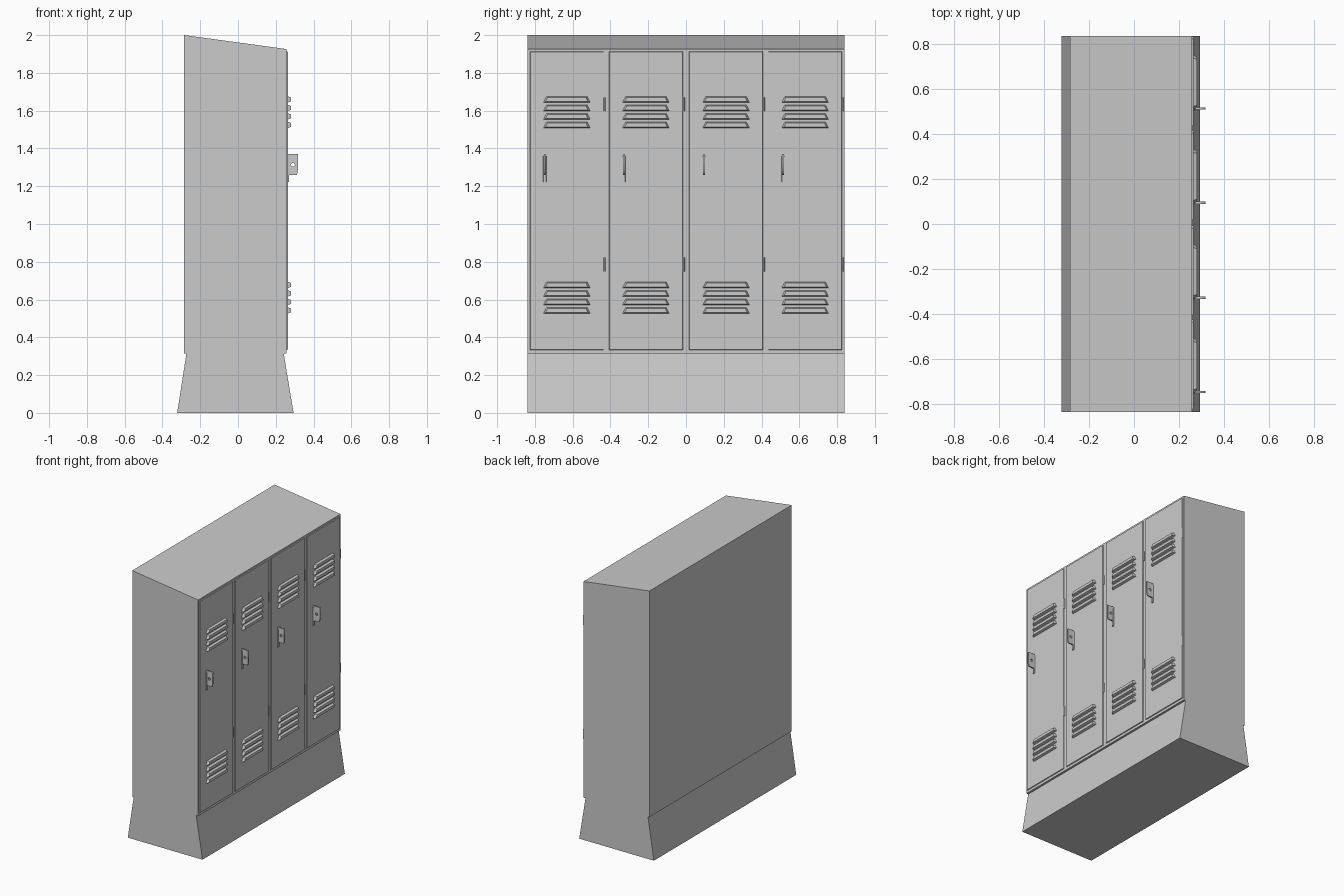
import bpy, bmesh, math

if "Cube" in bpy.data.objects:
    bpy.data.objects.remove(bpy.data.objects["Cube"])

FRONT = 0.258          # carcass front plane (lockers face +x)
DOOR_X = 0.264         # outer door plane
HALF_Y = 0.838
DOOR_W = 0.393
CENTRES = (-0.631, -0.212, 0.212, 0.631)


def finish(name, bm):
    bmesh.ops.recalc_face_normals(bm, faces=bm.faces)
    me = bpy.data.meshes.new(name)
    bm.to_mesh(me)
    bm.free()
    ob = bpy.data.objects.new(name, me)
    bpy.context.collection.objects.link(ob)
    return ob


def loft(bm, a, b):
    """Closed solid between two matching rings of points."""
    va, vb = [bm.verts.new(p) for p in a], [bm.verts.new(p) for p in b]
    n = len(va)
    bm.faces.new(va)
    bm.faces.new(vb[::-1])
    for i in range(n):
        j = (i + 1) % n
        bm.faces.new((va[i], vb[i], vb[j], va[j]))


def prism_y(name, profile, y0, y1):
    bm = bmesh.new()
    loft(bm, [(x, y0, z) for x, z in profile], [(x, y1, z) for x, z in profile])
    return finish(name, bm)


def rect(x, yc, w, z0, z1):
    return [(x, yc - w / 2, z0), (x, yc + w / 2, z0),
            (x, yc + w / 2, z1), (x, yc - w / 2, z1)]


# Flared plinth and sloped-top carcass
prism_y("plinth", [(-0.322, 0), (0.294, 0), (0.242, 0.315), (-0.273, 0.315)], -HALF_Y, HALF_Y)
prism_y("cabinet", [(-0.285, 0.315), (FRONT, 0.315), (FRONT, 1.926), (-0.285, 2.0)],
        -HALF_Y, HALF_Y)


def louvers(yc, i):
    bm = bmesh.new()
    for top in (1.676, 0.694):
        for k in range(4):
            z = top - k * 0.045
            bottom, x0, x1 = z - 0.033, DOOR_X - 0.002, 0.281
            base = [(x0, yc - 0.125, bottom), (x0, yc + 0.125, bottom),
                    (x0, yc + 0.108, z), (x0, yc - 0.108, z)]
            hood = [(x1, yc - 0.112, bottom + 0.006), (x1, yc + 0.112, bottom + 0.006),
                    (x1, yc + 0.102, z - 0.006), (x1, yc - 0.102, z - 0.006)]
            loft(bm, base, hood)
    finish(f"louvers_{i}", bm)


def hinges(yc, i):
    bm = bmesh.new()
    for z in (1.634, 0.785):
        r = bmesh.ops.create_cone(bm, cap_ends=True, segments=10, radius1=0.006,
                                  radius2=0.006, depth=0.073)
        bmesh.ops.translate(bm, verts=r["verts"], vec=(0.259, yc + DOOR_W / 2 + 0.003, z))
    finish(f"hinges_{i}", bm)


def hasp(yc, i):
    # Upright padlock plate with a round hole
    cu = bpy.data.curves.new("hasp_outline", "CURVE")
    cu.dimensions, cu.fill_mode, cu.extrude = "2D", "BOTH", 0.005
    outer = [(0.262, 1.26), (0.312, 1.26), (0.318, 1.285), (0.318, 1.37), (0.262, 1.37)]
    hole = [(0.291 + 0.010 * math.cos(k * math.pi / 6), 1.313 + 0.010 * math.sin(k * math.pi / 6))
            for k in range(12)]
    for pts in (outer, hole):
        sp = cu.splines.new("POLY")
        sp.points.add(len(pts) - 1)
        for p, (a, b) in zip(sp.points, pts):
            p.co = (a, b, 0, 1)
        sp.use_cyclic_u = True
    tmp = bpy.data.objects.new("hasp_outline", cu)
    bpy.context.collection.objects.link(tmp)
    me = bpy.data.meshes.new_from_object(tmp.evaluated_get(bpy.context.evaluated_depsgraph_get()))
    bpy.data.objects.remove(tmp)
    ob = bpy.data.objects.new(f"hasp_{i}", me)
    ob.rotation_euler.x = math.pi / 2
    ob.location.y = yc
    bpy.context.collection.objects.link(ob)
    # Narrow backing strip
    bm = bmesh.new()
    loft(bm, rect(0.26, yc, 0.018, 1.22, 1.36), rect(0.270, yc, 0.014, 1.223, 1.357))
    finish(f"hasp_strip_{i}", bm)


# Four doors with their fittings
for i, yc in enumerate(CENTRES, 1):
    bm = bmesh.new()
    loft(bm, rect(FRONT - 0.004, yc, DOOR_W, 0.332, 1.915),
         rect(DOOR_X, yc, DOOR_W - 0.006, 0.336, 1.911))
    finish(f"door_{i}", bm)
    louvers(yc, i)
    hinges(yc, i)
    hasp(yc - 0.117, i)
